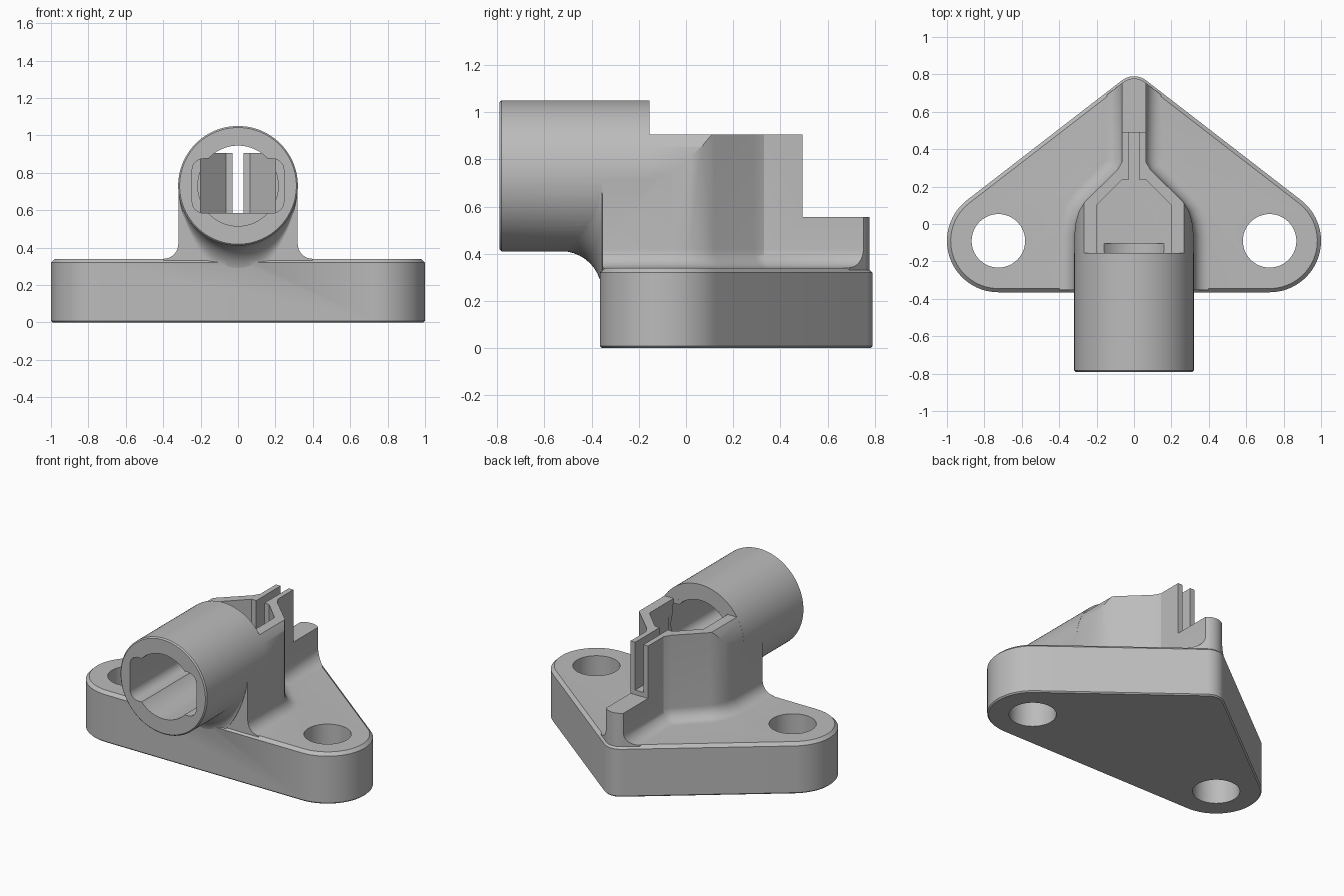
import bpy, bmesh
from math import sin, cos, pi, radians, sqrt, acos, atan2, hypot
from mathutils import Vector

if "Cube" in bpy.data.objects:
    bpy.data.objects.remove(bpy.data.objects["Cube"])

grey = bpy.data.materials.new("plain_grey")
grey.use_nodes = True
grey.diffuse_color = (0.5, 0.5, 0.5, 1)
grey.node_tree.nodes["Principled BSDF"].inputs["Base Color"].default_value = (0.5, 0.5, 0.5, 1)

AXIS_Z, BARREL_R = 0.73, 0.32
LOBE, LOBE_R = Vector((0.725, -0.09)), 0.275
APEX, APEX_R = Vector((0, 0.685)), 0.105


def loft(name, rings):
    """Closed solid through equal-length rings of points."""
    bm = bmesh.new()
    loops = [[bm.verts.new(p) for p in ring] for ring in rings]
    n = len(loops[0])
    for a, b in zip(loops, loops[1:]):
        for i in range(n):
            j = (i + 1) % n
            bm.faces.new((a[i], a[j], b[j], b[i]))
    bm.faces.new(loops[0])
    bm.faces.new(loops[-1])
    bmesh.ops.recalc_face_normals(bm, faces=bm.faces)
    mesh = bpy.data.meshes.new(name)
    bm.to_mesh(mesh)
    bm.free()
    mesh.materials.append(grey)
    obj = bpy.data.objects.new(name, mesh)
    bpy.context.collection.objects.link(obj)
    return obj


def combine(target, tool, operation):
    """Boolean the tool into the target and drop the tool."""
    mod = target.modifiers.new("bool", 'BOOLEAN')
    mod.object, mod.operation, mod.solver = tool, operation, 'EXACT'
    deps = bpy.context.evaluated_depsgraph_get()
    mesh = bpy.data.meshes.new_from_object(target.evaluated_get(deps))
    target.modifiers.clear()
    target.data = mesh
    bpy.data.objects.remove(tool)


def arc(cx, cy, r, start, end, steps):
    return [(cx + r * cos(start + (end - start) * i / steps),
             cy + r * sin(start + (end - start) * i / steps)) for i in range(steps + 1)]


def at_z(points, z):
    return [(x, y, z) for x, y in points]


def at_y(points, y):
    return [(x, y, z) for x, z in points]


def circle(r, cx=0, cy=AXIS_Z, steps=96):
    return arc(cx, cy, r, 0, 2 * pi, steps)[:-1]


def mirrored(half):
    return half + [(-x, y) for x, y in reversed(half)]


def offset(points, d):
    """Mitred outward offset of a counter-clockwise outline."""
    out = []
    for i, p in enumerate(points):
        p, a, b = Vector(p), Vector(points[i - 1]), Vector(points[(i + 1) % len(points)])
        u, v = (p - a).normalized(), (b - p).normalized()
        n1, n2 = Vector((u.y, -u.x)), Vector((v.y, -v.x))
        out.append(tuple(p + (n1 + n2) * d / (1 + n1.dot(n2))))
    return out


def base_outline(grow):
    """Rounded triangle: two big ear arcs and a small apex arc."""
    d = APEX - LOBE
    a = atan2(d.y, d.x) - acos((LOBE_R - APEX_R) / d.length)
    return (arc(LOBE.x, LOBE.y, LOBE_R + grow, -pi / 2, a, 28)
            + arc(APEX.x, APEX.y, APEX_R + grow, a, pi - a, 16)
            + arc(-LOBE.x, LOBE.y, LOBE_R + grow, pi - a, 3 * pi / 2, 28))


# Mounting base with chamfered rims
bracket = loft("clamp_bracket", [at_z(base_outline(g), z) for g, z in
                                 ((-0.008, 0), (0, 0.008), (0, 0.32), (-0.02, 0.34))])

# Housing and rear rib, flared into the base by a fillet
plan = mirrored([(0.319, -0.6), (0.319, -0.06), (0.311, 0.01), (0.293, 0.07),
                 (0.262, 0.12), (0.09, 0.287), (0.065, 0.33), (0.065, 0.95)])
FILLET = 0.08
levels = [at_z(offset(plan, FILLET), 0.3)]
for i in range(9):
    t = pi / 2 * i / 8
    levels.append(at_z(offset(plan, FILLET * (1 - sin(t))), 0.34 + FILLET * (1 - cos(t))))
housing = loft("housing", levels + [at_z(plan, 0.905)])
limit = base_outline(-0.012)
combine(housing, loft("footprint", [at_z(limit, 0.2), at_z(limit, 1.2)]), 'INTERSECT')
arch = arc(0, AXIS_Z, BARREL_R - 0.0005, 0, pi, 48) + [(-0.4, 0.7), (-0.9, 0.7), (-0.9, 0.1),
                                                     (0.9, 0.1), (0.9, 0.7), (0.4, 0.7)]
combine(housing, loft("arch", [at_y(arch, -0.9), at_y(arch, 0.95)]), 'INTERSECT')

# Lower step at the back of the rib
step = [(-0.3, 0.555), (0.3, 0.555), (0.3, 1.2), (-0.3, 1.2)]
combine(housing, loft("step", [at_y(step, 0.493), at_y(step, 1.1)]), 'DIFFERENCE')
combine(bracket, housing, 'UNION')

# Barrel
combine(bracket, loft("barrel", [at_y(circle(r), y) for r, y in
                                 ((BARREL_R - 0.008, -0.79), (BARREL_R, -0.782),
                                  (BARREL_R, -0.155))]), 'UNION')

# Curved blend between barrel underside and base front
rings = []
for i in range(33):
    t = radians(-86 + 172 * i / 32)
    x, c = 0.317 * sin(t), cos(t)
    r = 0.003 + 0.17 * c * c
    zb = AXIS_Z - sqrt(BARREL_R ** 2 - x * x) + 0.001
    face = -0.357
    ring = [(x, y, z) for y, z in arc(face - r, zb - r, r, pi / 2, 0, 10)]
    rings.append(ring + [(x, -0.3, zb - r), (x, -0.3, zb + 0.03), (x, face - r, zb + 0.03)])
combine(bracket, loft("blend", rings), 'UNION')

# Keyed bore through the barrel: round hole plus wide rounded slot
combine(bracket, loft("bore", [at_y(circle(0.215), -0.9), at_y(circle(0.215), -0.105)]), 'DIFFERENCE')
key = []
for q, (sx, sz) in enumerate(((1, 1), (-1, 1), (-1, -1), (1, -1))):
    key += arc(sx * 0.185, AXIS_Z + sz * 0.085, 0.06, q * pi / 2, (q + 1) * pi / 2, 8)
combine(bracket, loft("key", [at_y(key, -0.9), at_y(key, -0.15)]), 'DIFFERENCE')

# Open-topped pocket narrowing into the rib slot
pocket = mirrored([(0.2, -0.1545), (0.2, 0.1), (0.065, 0.235), (0.03, 0.235), (0.03, 0.6)])
combine(bracket, loft("pocket", [at_z(pocket, 0.586), at_z(pocket, 1.2)]), 'DIFFERENCE')

# Bolt holes
for side in (1, -1):
    hole = circle(0.143, side * LOBE.x, LOBE.y, 64)
    combine(bracket, loft("hole", [at_z(hole, -0.1), at_z(hole, 0.6)]), 'DIFFERENCE')

bpy.ops.object.select_all(action='DESELECT')
bracket.select_set(True)
bpy.context.view_layer.objects.active = bracket
bpy.ops.object.shade_smooth_by_angle(angle=radians(28))
